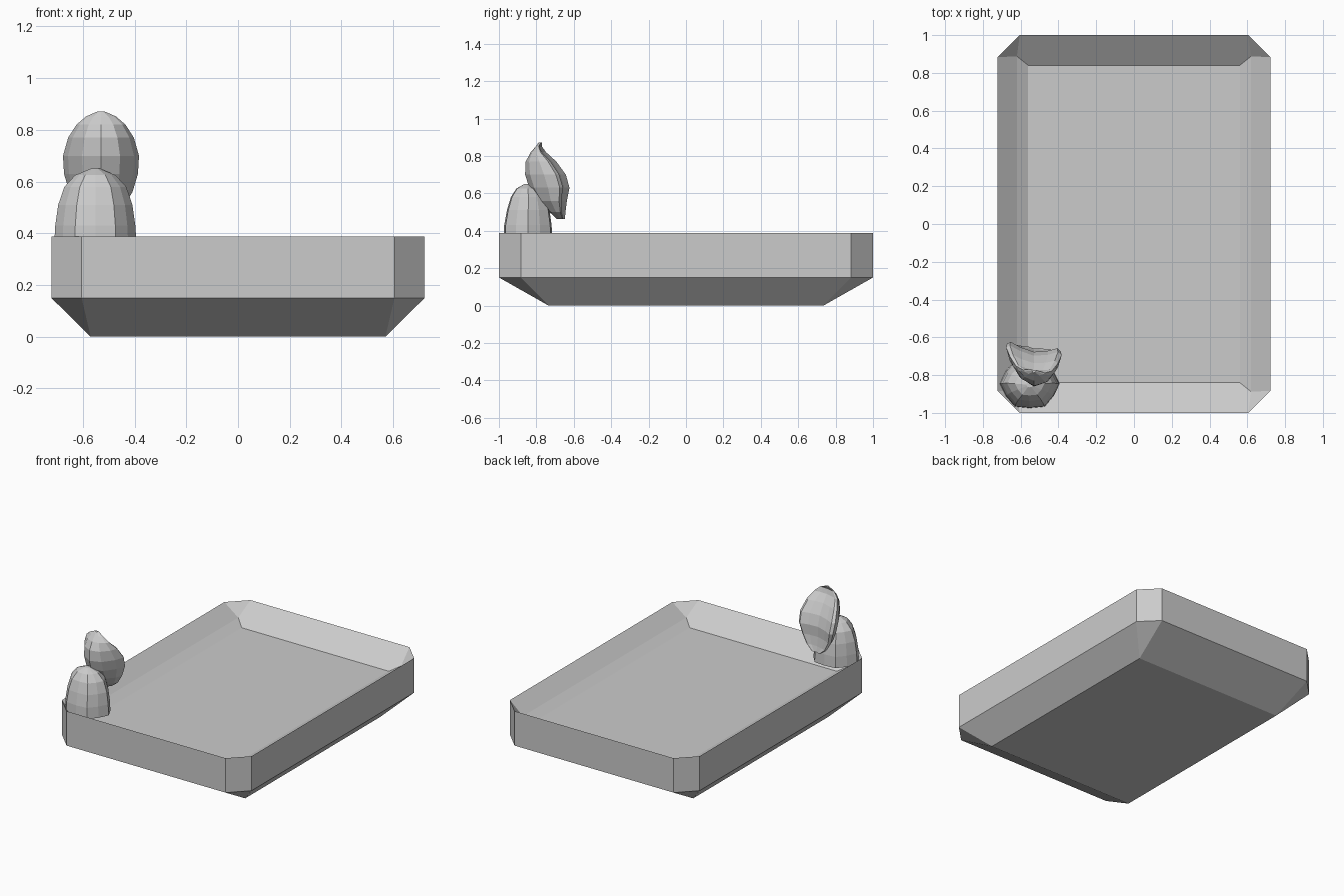
import bpy, bmesh, math

if "Cube" in bpy.data.objects:
    bpy.data.objects.remove(bpy.data.objects["Cube"])


def finish(bm, name):
    bmesh.ops.remove_doubles(bm, verts=bm.verts, dist=0.0005)
    bmesh.ops.recalc_face_normals(bm, faces=bm.faces)
    mesh = bpy.data.meshes.new(name)
    bm.to_mesh(mesh)
    bm.free()
    ob = bpy.data.objects.new(name, mesh)
    bpy.context.collection.objects.link(ob)
    return ob


def loft(bm, rings):
    """Skin consecutive rings of points and cap both ends."""
    loops = [[bm.verts.new(p) for p in ring] for ring in rings]
    for a, b in zip(loops, loops[1:]):
        n = len(a)
        for i in range(n):
            j = (i + 1) % n
            bm.faces.new((a[i], a[j], b[j], b[i]))
    bm.faces.new(loops[0][::-1])
    bm.faces.new(loops[-1])


def chamfered(hx, hy, cut, z):
    """Rectangle with cut corners; a zero cut gives doubled corner points."""
    return [(hx, -hy + cut, z), (hx, hy - cut, z), (hx - cut, hy, z), (-hx + cut, hy, z),
            (-hx, hy - cut, z), (-hx, -hy + cut, z), (-hx + cut, -hy, z), (hx - cut, -hy, z)]


# Tray: sloped underside, upright wall, knife-edge rim, shallow dished floor
bm = bmesh.new()
loft(bm, [chamfered(0.57, 0.735, 0, 0.0),
          chamfered(0.722, 1.0, 0.117, 0.15),
          chamfered(0.722, 1.0, 0.117, 0.387),
          chamfered(0.62, 0.888, 0, 0.305),
          chamfered(0.56, 0.84, 0, 0.27)])
bmesh.ops.remove_doubles(bm, verts=bm.verts, dist=0.0005)
finish(bm, "tray")


def lobe(name, cx, profile, bend, yaw, flute, n=12):
    """Faceted lobe; profile rows are z, front y, back y, half width."""
    rings = []
    for z, front, back, rx in profile:
        span = back - front
        ry = span * (1 - bend) / 2 if bend == 0 else span * (1 - bend)
        yc = front + ry
        ring = []
        for i in range(n):
            a = 2 * math.pi * i / n
            r = 1 + flute * (1 if i % 2 == 0 else -1)
            s = math.cos(a) * r
            x = rx * s
            y = yc + ry * math.sin(a) * r + bend * span * s * s + yaw * x
            ring.append((cx + x, y, z))
        rings.append(ring)
    bm = bmesh.new()
    loft(bm, rings)
    finish(bm, name)


# Upright rounded lobe on the front left corner
lobe("front_lobe", -0.552,
     [(0.355, -0.98, -0.71, 0.153), (0.43, -0.977, -0.713, 0.149),
      (0.51, -0.962, -0.725, 0.138), (0.58, -0.94, -0.745, 0.115),
      (0.625, -0.91, -0.78, 0.075), (0.65, -0.865, -0.835, 0.018)],
     bend=0, yaw=0, flute=0.04)

# Cupped, leaning petal behind it
lobe("rear_petal", -0.53,
     [(0.462, -0.69, -0.655, 0.035), (0.50, -0.73, -0.66, 0.085),
      (0.56, -0.79, -0.662, 0.122), (0.63, -0.838, -0.655, 0.143),
      (0.70, -0.86, -0.675, 0.147), (0.77, -0.857, -0.72, 0.127),
      (0.82, -0.83, -0.765, 0.095), (0.852, -0.802, -0.78, 0.058),
      (0.872, -0.788, -0.772, 0.012)],
     bend=0.56, yaw=-0.14, flute=0.0)
